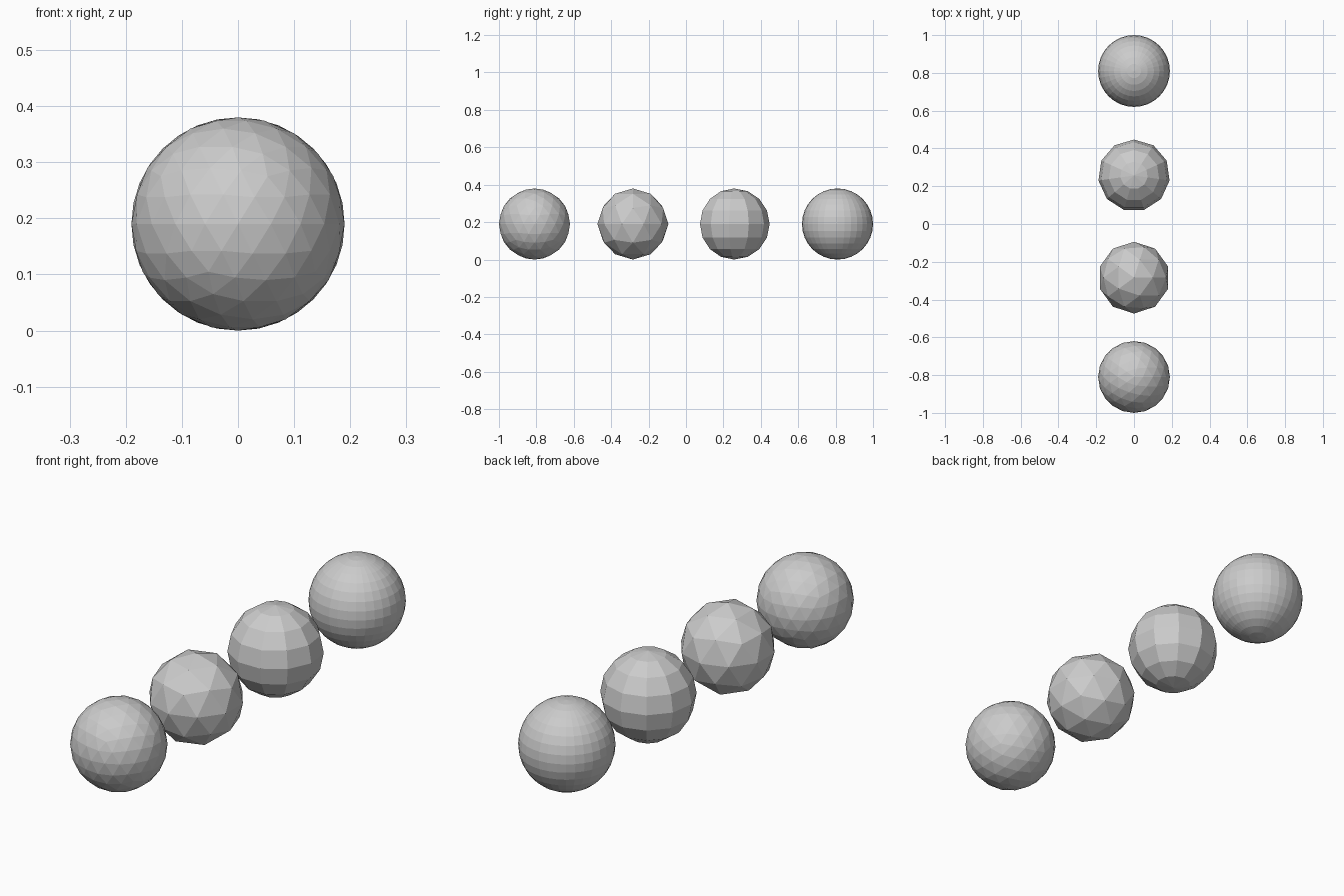
import bpy

if "Cube" in bpy.data.objects:
    bpy.data.objects.remove(bpy.data.objects["Cube"])

R = 0.19  # shared radius, so every ball rests on z = 0

# Two faceted icospheres at the front: fine, then coarse
for name, y, level in (("fine_icosphere", -0.81, 3), ("coarse_icosphere", -0.284, 2)):
    bpy.ops.mesh.primitive_ico_sphere_add(subdivisions=level, radius=R, location=(0, y, R))
    bpy.context.object.name = name

# Two faceted latitude/longitude spheres at the back: coarse, then fine
for name, y, seg, rings in (("coarse_uv_sphere", 0.257, 11, 8), ("fine_uv_sphere", 0.81, 32, 16)):
    bpy.ops.mesh.primitive_uv_sphere_add(segments=seg, ring_count=rings, radius=R, location=(0, y, R))
    bpy.context.object.name = name
